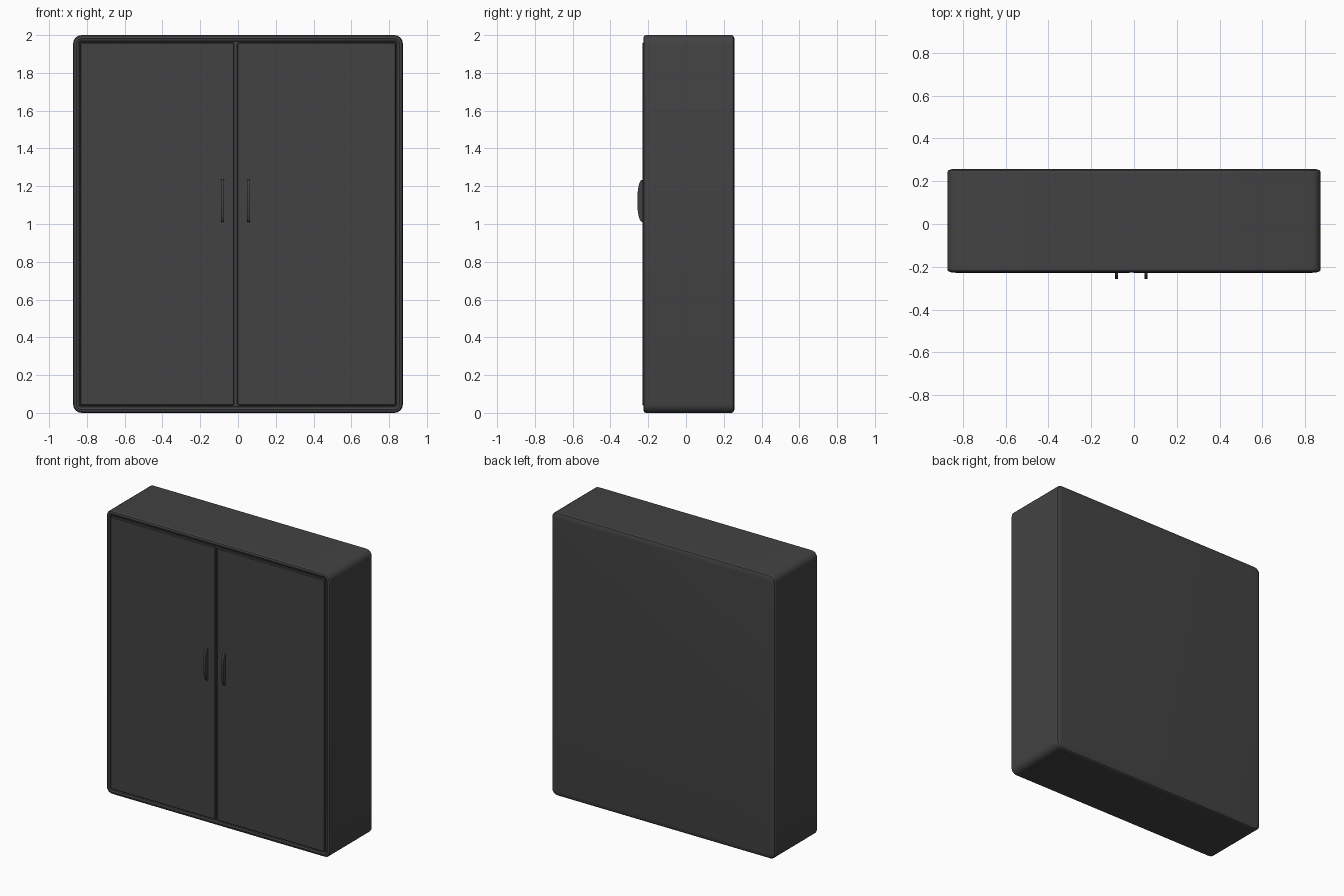
import bpy, bmesh, math

if "Cube" in bpy.data.objects:
    bpy.data.objects.remove(bpy.data.objects["Cube"])

mat = bpy.data.materials.new("charcoal")
mat.diffuse_color = (0.055, 0.055, 0.057, 1)
mat.use_nodes = True
mat.node_tree.nodes["Principled BSDF"].inputs["Base Color"].default_value = mat.diffuse_color


def finish(name, bm, angle=30):
    bmesh.ops.recalc_face_normals(bm, faces=bm.faces)
    me = bpy.data.meshes.new(name)
    bm.to_mesh(me)
    bm.free()
    ob = bpy.data.objects.new(name, me)
    bpy.context.collection.objects.link(ob)
    me.materials.append(mat)
    bpy.ops.object.select_all(action='DESELECT')
    ob.select_set(True)
    bpy.context.view_layer.objects.active = ob
    bpy.ops.object.shade_smooth_by_angle(angle=math.radians(angle))
    return ob


def rounded_rect(x0, x1, z0, z1, r, seg=4):
    pts = []
    corners = [(x1 - r, z1 - r), (x0 + r, z1 - r), (x0 + r, z0 + r), (x1 - r, z0 + r)]
    for i, (cx, cz) in enumerate(corners):
        for k in range(seg + 1):
            a = math.pi / 2 * (i + k / seg)
            pts.append((cx + r * math.cos(a), cz + r * math.sin(a)))
    return pts


def loft(name, loops):
    """Skin a list of (y, outline points) loops and cap both ends."""
    bm = bmesh.new()
    rings = [[bm.verts.new((x, y, z)) for x, z in pts] for y, pts in loops]
    n = len(rings[0])
    for a, b in zip(rings, rings[1:]):
        for i in range(n):
            bm.faces.new((a[i], a[(i + 1) % n], b[(i + 1) % n], b[i]))
    bm.faces.new(rings[0])
    bm.faces.new(rings[-1])
    return finish(name, bm)


# Cabinet shell: rounded outline, softened front rim, shallow crowned back
W, H = 0.873, 2.0
sections = [(-0.213, 0.034), (-0.222, 0.03), (-0.226, 0.018), (-0.222, 0.005),
            (-0.214, 0.0), (0.243, 0.0), (0.251, 0.005), (0.256, 0.018), (0.258, 0.036)]
loft("cabinet_body", [(y, rounded_rect(-W + d, W - d, d, H - d, 0.045 - d))
                      for y, d in sections])

# Two doors separated by a narrow groove
for name, x0, x1 in (("left_door", -0.836, -0.020), ("right_door", -0.004, 0.836)):
    loft(name, [(y, rounded_rect(x0 + d, x1 - d, 0.04 + d, 1.96 - d, 0.006 - d, 1))
                for y, d in ((-0.20, 0), (-0.226, 0), (-0.230, 0.004))])

# Bowed handles: arched side profile extruded across the width
ARC = 16
for name, cx in (("left_handle", -0.082), ("right_handle", 0.056)):
    bm = bmesh.new()
    prof = []
    for i in range(ARC + 1):
        a = math.pi * i / ARC
        prof.append((-0.228 - 0.030 * math.sin(a) ** 0.8, 1.122 - 0.113 * math.cos(a)))
    face = bm.faces.new([bm.verts.new((cx - 0.008, y, z)) for y, z in prof])
    ext = bmesh.ops.extrude_face_region(bm, geom=[face])
    verts = [v for v in ext["geom"] if isinstance(v, bmesh.types.BMVert)]
    bmesh.ops.translate(bm, verts=verts, vec=(0.016, 0, 0))
    finish(name, bm, 40)
